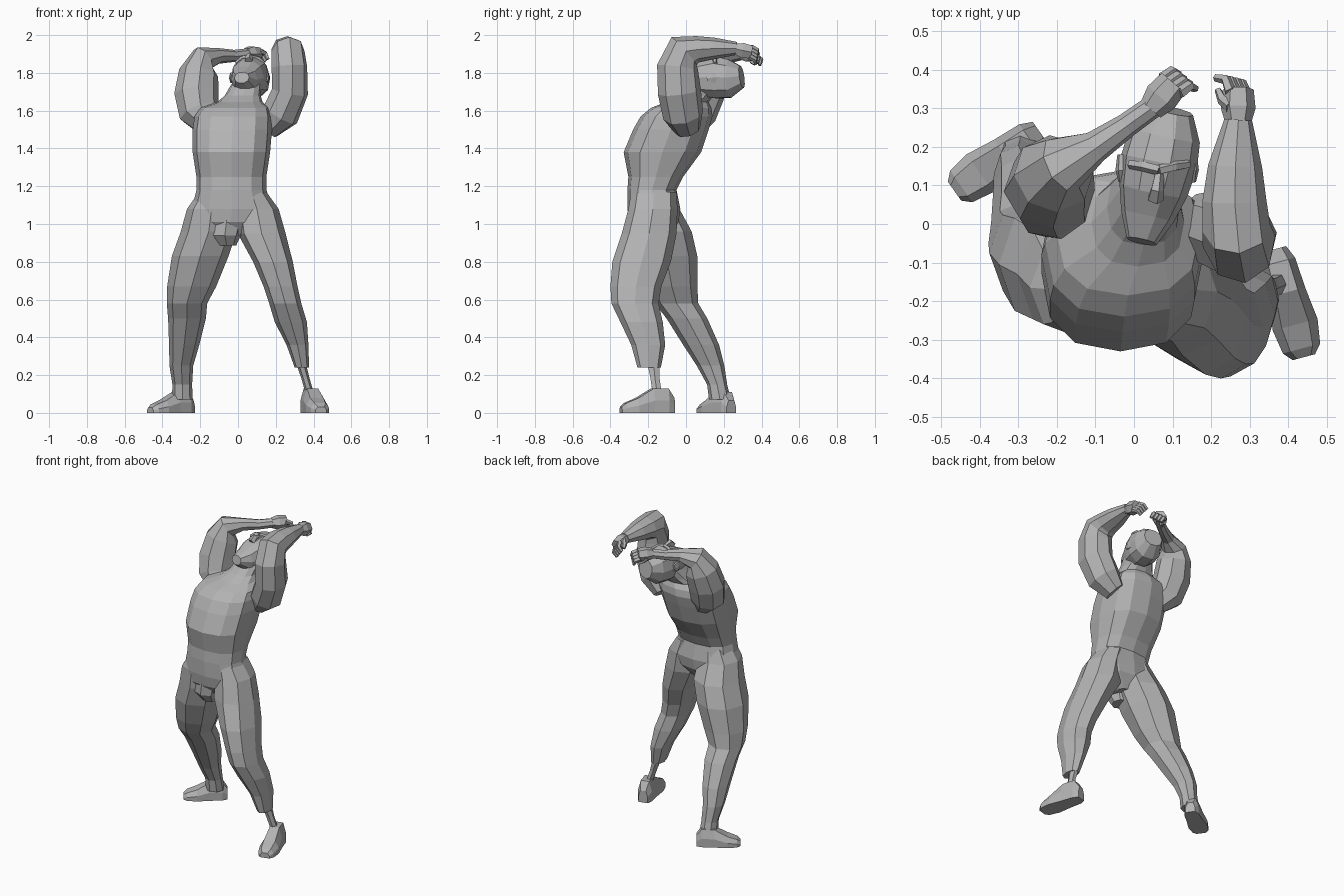
import bpy
import bmesh
import math
from mathutils import Vector

default_cube = bpy.data.objects.get("Cube")
if default_cube:
    bpy.data.objects.remove(default_cube, do_unlink=True)

# One plain clay colour for the whole figure
clay = bpy.data.materials.new("clay_grey")
clay.use_nodes = True
clay_colour = (0.45, 0.45, 0.45, 1)
clay.diffuse_color = clay_colour
clay.node_tree.nodes["Principled BSDF"].inputs["Base Color"].default_value = clay_colour


def loft(name, rings):
    """Skin a list of equal point rings and close both ends."""
    bm = bmesh.new()
    loops = [[bm.verts.new(point) for point in ring] for ring in rings]
    count = len(loops[0])
    for low, high in zip(loops, loops[1:]):
        for i in range(count):
            j = (i + 1) % count
            bm.faces.new((low[i], low[j], high[j], high[i]))
    bm.faces.new(list(reversed(loops[0])))
    bm.faces.new(loops[-1])
    bmesh.ops.recalc_face_normals(bm, faces=bm.faces[:])
    mesh = bpy.data.meshes.new(name)
    bm.to_mesh(mesh)
    bm.free()
    mesh.materials.append(clay)
    obj = bpy.data.objects.new(name, mesh)
    bpy.context.collection.objects.link(obj)
    return obj


def tube(name, path, sides=8, level=False, power=1.0):
    """Loft along a path of (x, y, z, radius_a, radius_b) stations."""
    points = [Vector(station[:3]) for station in path]
    last = len(points) - 1
    across = Vector((1, 0, 0))
    rings = []
    for i, station in enumerate(path):
        tangent = (points[min(i + 1, last)] - points[max(i - 1, 0)]).normalized()
        if level:
            tangent = Vector((0, 0, 1))
        across = (across - tangent * across.dot(tangent)).normalized()
        other = tangent.cross(across)
        ring = []
        for k in range(sides):
            angle = math.tau * k / sides
            c, s = math.cos(angle), math.sin(angle)
            c = math.copysign(abs(c) ** power, c)
            s = math.copysign(abs(s) ** power, s)
            ring.append(points[i] + across * station[3] * c + other * station[4] * s)
        rings.append(ring)
    return loft(name, rings)


def weld(body, parts):
    """Merge overlapping parts into one continuous skin."""
    for part in parts:
        union = body.modifiers.new("union", "BOOLEAN")
        union.operation = "UNION"
        union.solver = "EXACT"
        union.object = part
    graph = bpy.context.evaluated_depsgraph_get()
    skin = bpy.data.meshes.new_from_object(body.evaluated_get(graph))
    body.modifiers.clear()
    body.data = skin
    for part in parts:
        bpy.data.objects.remove(part, do_unlink=True)


def foot(name, heel, toe, ankle_height):
    """Wedge-shaped foot with a flat sole, from heel to toe."""
    start, end = Vector((*heel, 0)), Vector((*toe, 0))
    along = end - start
    side = along.normalized().cross(Vector((0, 0, 1)))
    up = Vector((0, 0, ankle_height))
    rings = []
    for t, width, height in ((0, .03, .6), (.12, .045, 1), (.4, .05, 1),
                             (.7, .06, .6), (.92, .05, .4), (1, .03, .25)):
        centre = start + along * t
        outline = ((-1, 0), (1, 0), (1, .5), (.6, 1), (-.6, 1), (-1, .5))
        rings.append([centre + side * width * a + up * height * b for a, b in outline])
    loft(name, rings)


def hand(prefix, wrist, forward, curl):
    """Palm, four bent fingers and a thumb."""
    wrist = Vector(wrist)
    forward, curl = Vector(forward).normalized(), Vector(curl).normalized()
    side = forward.cross(curl).normalized()

    def limb(name, points, radii, sides=5):
        tube(name, [(*p, r, r) for p, r in zip(points, radii)], sides)

    knuckles = wrist + forward * .08
    limb(prefix + "_palm", [wrist - forward * .01, wrist + forward * .03, knuckles],
         [.033, .045, .04], 6)
    for i in range(4):
        base = knuckles + side * (i - 1.5) * .022 - forward * .01
        middle = base + forward * .03 + curl * .015
        tip = middle + curl * .035
        limb(prefix + "_finger_" + str(i + 1), [base, middle, tip], [.016, .014, .01])
    thumb = wrist + forward * .03 + side * .03
    limb(prefix + "_thumb", [thumb, thumb + curl * .03 + forward * .015,
                             thumb + curl * .045 + forward * .04], [.018, .014, .009])


# Torso, leaning back from the hips, with a flat shelf below the neck
body = tube("body", [
    (-.04, -.17, .93, .06, .08), (-.04, -.17, 1.01, .19, .13),
    (-.03, -.17, 1.08, .215, .14), (-.035, -.18, 1.18, .185, .13),
    (-.035, -.16, 1.25, .185, .145), (-.035, -.125, 1.38, .205, .205),
    (-.03, -.08, 1.5, .21, .2), (-.025, -.05, 1.57, .205, .19),
    (-.015, -.025, 1.615, .185, .16), (.01, .005, 1.645, .12, .115),
    (.025, .045, 1.68, .095, .1), (.045, .09, 1.74, .08, .09)],
    12, level=True, power=.8)
pouch = tube("loincloth_pouch", [
    (-.06, -.2, .885, .05, .06), (-.07, -.215, .94, .085, .085),
    (-.06, -.21, 1.02, .1, .09), (-.05, -.2, 1.06, .08, .08)], 8, level=True)

# Head, thrown back so the face looks upward
head = tube("head", [
    (.02, -.045, 1.775, .04, .03), (.035, .02, 1.76, .07, .075),
    (.05, .09, 1.77, .09, .1), (.065, .16, 1.775, .1, .115),
    (.08, .23, 1.77, .093, .105), (.095, .295, 1.78, .06, .06)], 10, power=.9)
tube("nose", [
    (.065, .13, 1.88, .012, .01), (.06, .09, 1.885, .018, .025),
    (.055, .065, 1.865, .022, .022)], 5)
for label, direction in (("right", -1), ("left", 1)):
    tube(label + "_brow", [
        (.065, .14, 1.885, .014, .014),
        (.065 + direction * .04, .15, 1.877, .014, .014),
        (.065 + direction * .075, .155, 1.85, .012, .012)], 5)
    x = .06 + direction * .093
    tube(label + "_ear", [(x, .11, 1.77, .008, .015), (x, .14, 1.775, .015, .032),
                          (x, .18, 1.775, .01, .022)], 6)

# Legs
right_leg = tube("right_leg", [
    (-.12, -.17, 1.165, .09, .11), (-.14, -.165, 1.08, .13, .13),
    (-.155, -.13, .96, .148, .16), (-.2, -.105, .83, .15, .165),
    (-.245, -.075, .67, .13, .135), (-.27, -.05, .58, .107, .115),
    (-.27, .005, .5, .1, .108), (-.285, .08, .36, .08, .095),
    (-.3, .13, .25, .063, .073), (-.295, .165, .15, .052, .053),
    (-.295, .18, .07, .055, .058)], level=True, power=.92)
left_leg = tube("left_leg", [
    (.07, -.17, 1.17, .08, .12), (.1, -.175, 1.08, .115, .13),
    (.125, -.195, .95, .127, .145), (.185, -.235, .8, .105, .155),
    (.225, -.265, .67, .09, .135), (.25, -.27, .58, .085, .125),
    (.28, -.235, .48, .085, .112), (.315, -.2, .36, .058, .09),
    (.338, -.195, .24, .038, .062)], level=True, power=.92)
tube("prosthetic_pylon", [
    (.34, -.17, .24, .025, .035), (.355, -.165, .19, .022, .028),
    (.375, -.155, .12, .022, .028)], 6, level=True)
foot("right_foot", (-.245, .24), (-.465, .085), .11)
foot("prosthetic_foot", (.365, -.065), (.44, -.345), .13)

# Arms, raised and bent over the head
left_arm = tube("left_arm", [
    (.16, .01, 1.5, .06, .07), (.225, -.015, 1.58, .1, .108),
    (.275, -.035, 1.7, .097, .115), (.272, -.045, 1.83, .095, .11),
    (.265, -.01, 1.915, .088, .1), (.26, .06, 1.925, .083, .07),
    (.262, .15, 1.93, .07, .057), (.27, .27, 1.93, .036, .034)])
right_arm = tube("right_arm", [
    (-.15, .02, 1.52, .07, .08), (-.205, .06, 1.59, .11, .105),
    (-.22, .095, 1.69, .118, .11), (-.208, .13, 1.8, .105, .105),
    (-.185, .155, 1.875, .07, .08), (-.1, .2, 1.89, .04, .043),
    (-.02, .255, 1.89, .032, .032), (.05, .305, 1.9, .03, .03)])
hand("left_hand", (.27, .27, 1.925), (0, 1, -.2), (-.7, .1, -.6))
hand("right_hand", (.05, .305, 1.9), (.65, .75, 0), (.4, -.2, -.8))

weld(body, [pouch, head, right_leg, left_leg, left_arm, right_arm])
